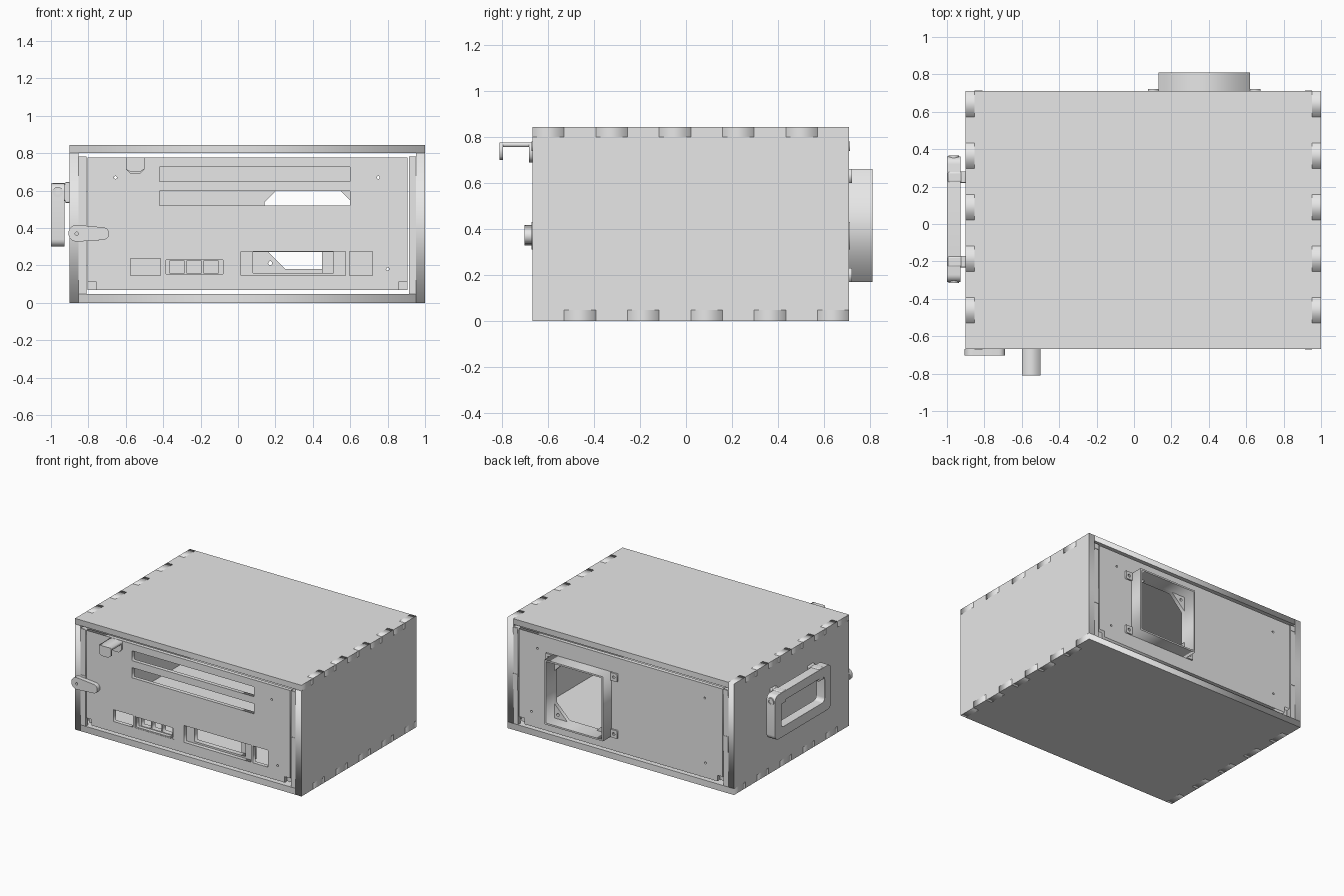
import bpy, bmesh, math
from mathutils import Euler

if "Cube" in bpy.data.objects:
    bpy.data.objects.remove(bpy.data.objects["Cube"])

grey = bpy.data.materials.new("light_grey")
grey.diffuse_color = (0.8, 0.8, 0.8, 1)
grey.use_nodes = True
grey.node_tree.nodes["Principled BSDF"].inputs["Base Color"].default_value = grey.diffuse_color

Y0, Y1, ZT = -0.668, 0.71, 0.843          # case front, back, top
ROT = {'z': (0, 0, 0), 'y': (math.pi / 2, 0, 0), 'x': (math.pi / 2, 0, math.pi / 2)}


def prism(name, outlines, axis, a, b, bevel=0, smooth=False):
    """Outline plus holes, extruded along an axis from a to b."""
    cu = bpy.data.curves.new(name, 'CURVE')
    cu.dimensions, cu.fill_mode, cu.extrude = '2D', 'BOTH', abs(b - a) / 2
    for pts in outlines:
        sp = cu.splines.new('POLY')
        sp.points.add(len(pts) - 1)
        for p, (u, v) in zip(sp.points, pts):
            p.co = (u, v, 0, 1)
        sp.use_cyclic_u = True
    tmp = bpy.data.objects.new(name + "_tmp", cu)
    bpy.context.collection.objects.link(tmp)
    bpy.context.view_layer.update()
    dg = bpy.context.evaluated_depsgraph_get()
    me = bpy.data.meshes.new_from_object(tmp.evaluated_get(dg))
    bpy.data.objects.remove(tmp)
    me.transform(Euler(ROT[axis]).to_matrix().to_4x4())
    bm = bmesh.new()
    bm.from_mesh(me)
    bmesh.ops.remove_doubles(bm, verts=bm.verts, dist=1e-5)
    bmesh.ops.recalc_face_normals(bm, faces=bm.faces)
    for v in bm.verts:
        v.co['xyz'.index(axis)] += (a + b) / 2
    bm.to_mesh(me)
    bm.free()
    me.materials.clear()
    me.materials.append(grey)
    ob = bpy.data.objects.new(name, me)
    bpy.context.collection.objects.link(ob)
    if bevel:
        m = ob.modifiers.new("edge_round", 'BEVEL')
        m.width, m.segments, m.limit_method = bevel, 3, 'ANGLE'
        m.angle_limit = math.radians(50)
    if smooth:
        bpy.ops.object.select_all(action='DESELECT')
        ob.select_set(True)
        bpy.context.view_layer.objects.active = ob
        bpy.ops.object.shade_smooth_by_angle(angle=math.radians(35))
    return ob


def rect(u0, u1, v0, v1):
    return [(u0, v0), (u1, v0), (u1, v1), (u0, v1)]


def arc(cu, cv, r, a0, a1, n):
    return [(cu + r * math.cos(math.radians(a0 + (a1 - a0) * i / n)),
             cv + r * math.sin(math.radians(a0 + (a1 - a0) * i / n))) for i in range(n + 1)]


def circle(cu, cv, r, n=14):
    return arc(cu, cv, r, 0, 360, n)[:-1]


def round_rect(u0, u1, v0, v1, r):
    return (arc(u1 - r, v1 - r, r, 0, 90, 6) + arc(u0 + r, v1 - r, r, 90, 180, 6) +
            arc(u0 + r, v0 + r, r, 180, 270, 6) + arc(u1 - r, v0 + r, r, 270, 360, 6))


def box(name, x0, x1, y0, y1, z0, z1, bevel=0):
    return prism(name, [rect(x0, x1, z0, z1)], 'y', y0, y1, bevel, bool(bevel))


def fingers(out, inn, odd_out):
    """Finger joint edge: ten teeth along the depth, as (y, value)."""
    pts, step = [], (Y1 - Y0) / 10
    for i in range(10):
        v = out if (i % 2 == 1) == odd_out else inn
        pts += [(Y0 + i * step, v), (Y0 + (i + 1) * step, v)]
    return pts


# Case: two side walls, floor and lid with interlocking fingers
wall = fingers(0, 0.048, False) + fingers(ZT, 0.8, True)[::-1]
prism("left_wall", [wall], 'x', -0.9, -0.852)
prism("right_wall", [wall], 'x', 0.952, 1.0)
for name, odd, z0, z1 in (("floor", True, 0, 0.048), ("lid", False, 0.8, ZT)):
    right = [(x, y) for y, x in fingers(1.0, 0.952, odd)]
    left = [(x, y) for y, x in fingers(-0.9, -0.852, odd)][::-1]
    prism(name, [right + left], 'z', z0, z1)

# Narrow posts beside the end panels, with small clips
for end, y0, y1 in (("front", Y0, Y0 + 0.03), ("back", Y1 - 0.03, Y1)):
    out = -0.003 if end == "front" else 0.003
    for side, x0, x1 in (("left", -0.852, -0.81), ("right", 0.914, 0.952)):
        box(f"{end}_{side}_post", x0, x1, y0, y1, 0.048, 0.783)
        for k, (z0, z1) in enumerate(((0.74, 0.78), (0.31, 0.43))):
            box(f"{end}_{side}_clip_{k}", x0, x1, y0 + out, y1 + out, z0, z1)

# End panels, both with notched lower corners
L, R, B, T, N = -0.805, 0.905, 0.068, 0.778, 0.045
outline = [(L + N, B), (R - N, B), (R - N, B + N), (R, B + N), (R, T), (L, T),
           (L, B + N), (L + N, B + N)]
screws = [circle(x, z, 0.008, 10) for x, z in ((-0.655, 0.67), (0.75, 0.67), (0.8, 0.18))]
prism("front_panel", [outline] + screws + [
    rect(-0.42, 0.6, 0.65, 0.725), rect(-0.42, 0.6, 0.52, 0.597),
    rect(-0.575, -0.415, 0.147, 0.237), rect(-0.395, -0.07, 0.147, 0.237),
    rect(0.015, 0.575, 0.147, 0.275), rect(0.595, 0.72, 0.147, 0.275)],
    'y', Y0, Y0 + 0.03)
X0, X1, Z0, Z1, G = 0.13, 0.62, 0.17, 0.66, 0.012   # duct size
i0, i1, k0, k1, c = X0 + G, X1 - G, Z0 + G, Z1 - G, 0.11
opening = [(i0 + c, k0), (i1 - c, k0), (i1, k0 + c), (i1, k1 - c),
           (i1 - c, k1), (i0 + c, k1), (i0, k1 - c), (i0, k0 + c)]
gusset_holes = [circle(x, z, 0.011, 10) for x in (i0 + 0.03, i1 - 0.03)
                for z in (k0 + 0.03, k1 - 0.03)]
prism("back_panel", [outline, opening] + gusset_holes + screws + [circle(-0.66, 0.18, 0.008, 10)],
      'y', Y1 - 0.03, Y1)
for side, x in (("left", L), ("right", R - N)):
    box(f"front_{side}_foot_clip", x, x + N, Y0 + 0.03, Y0 + 0.05, B, B + N)
    box(f"back_{side}_foot_clip", x, x + N, Y1 - 0.05, Y1 - 0.03, B, B + N)

# Rear duct with four screw tabs
prism("duct", [rect(X0, X1, Z0, Z1), rect(i0, i1, k0, k1)], 'y', Y1, 0.811)
for k, (x0, x1) in enumerate(((0.075, X0), (X1, 0.675))):
    for j, z in enumerate((Z0, Z1 - 0.06)):
        prism(f"duct_tab_{k}{j}", [rect(x0, x1, z, z + 0.06),
              circle((x0 + x1) / 2, z + 0.03, 0.011)], 'y', Y1, Y1 + 0.012)

# Socket holders behind the lower openings
prism("wide_socket_frame", [rect(0.015, 0.575, 0.147, 0.275), rect(0.08, 0.51, 0.16, 0.272)],
      'y', Y0 + 0.03, Y0 + 0.07)
box("wide_socket_cheek", 0.45, 0.51, Y0 + 0.07, Y0 + 0.09, 0.147, 0.275)
prism("triple_socket_rim", [rect(-0.395, -0.07, 0.147, 0.237),
      rect(-0.385, -0.08, 0.155, 0.23)], 'y', Y0 + 0.003, Y0 + 0.03)
prism("triple_socket_plate", [rect(-0.395, -0.07, 0.147, 0.237)] +
      [rect(x, x + 0.08, 0.16, 0.225) for x in (-0.365, -0.275, -0.185)],
      'y', Y0 + 0.03, Y0 + 0.07)

# Front hook: base plate, arm and lip
u_plate = [(-0.6, 0.777), (-0.6, 0.715), (-0.575, 0.69), (-0.525, 0.69), (-0.5, 0.715), (-0.5, 0.777)]
lip = [(x, max(z, 0.7)) for x, z in u_plate]
prism("hook_base", [u_plate], 'y', -0.682, Y0)
prism("hook_lip", [lip], 'y', -0.811, -0.797)
box("hook_arm", -0.6, -0.5, -0.797, -0.682, 0.757, 0.777)

# Turn latch
latch = arc(-0.862, 0.372, 0.045, 90, 270, 12) + arc(-0.723, 0.37, 0.034, -90, 90, 12)
prism("turn_latch", [latch, circle(-0.862, 0.37, 0.009)], 'y', -0.703, Y0 - 0.001, 0.005, True)

# Side carrying handle on two brackets
prism("handle", [round_rect(-0.31, 0.36, 0.3, 0.638, 0.04),
                 round_rect(-0.235, 0.285, 0.375, 0.57, 0.03)], 'x', -1.0, -0.928, 0.014, True)
for k, (y0, y1) in enumerate(((-0.232, -0.17), (0.22, 0.282))):
    box(f"handle_bracket_{k}", -0.998, -0.9, y0, y1, 0.545, 0.642, 0.012)
    box(f"handle_foot_{k}", -0.925, -0.9, y0, y1, 0.535, 0.645, 0.005)
for k, (y0, y1) in enumerate(((-0.316, -0.3), (0.35, 0.366))):
    prism(f"handle_pivot_{k}", [circle(-0.963, 0.592, 0.028, 20), circle(-0.963, 0.592, 0.014, 20)],
          'y', y0, y1, 0, True)
